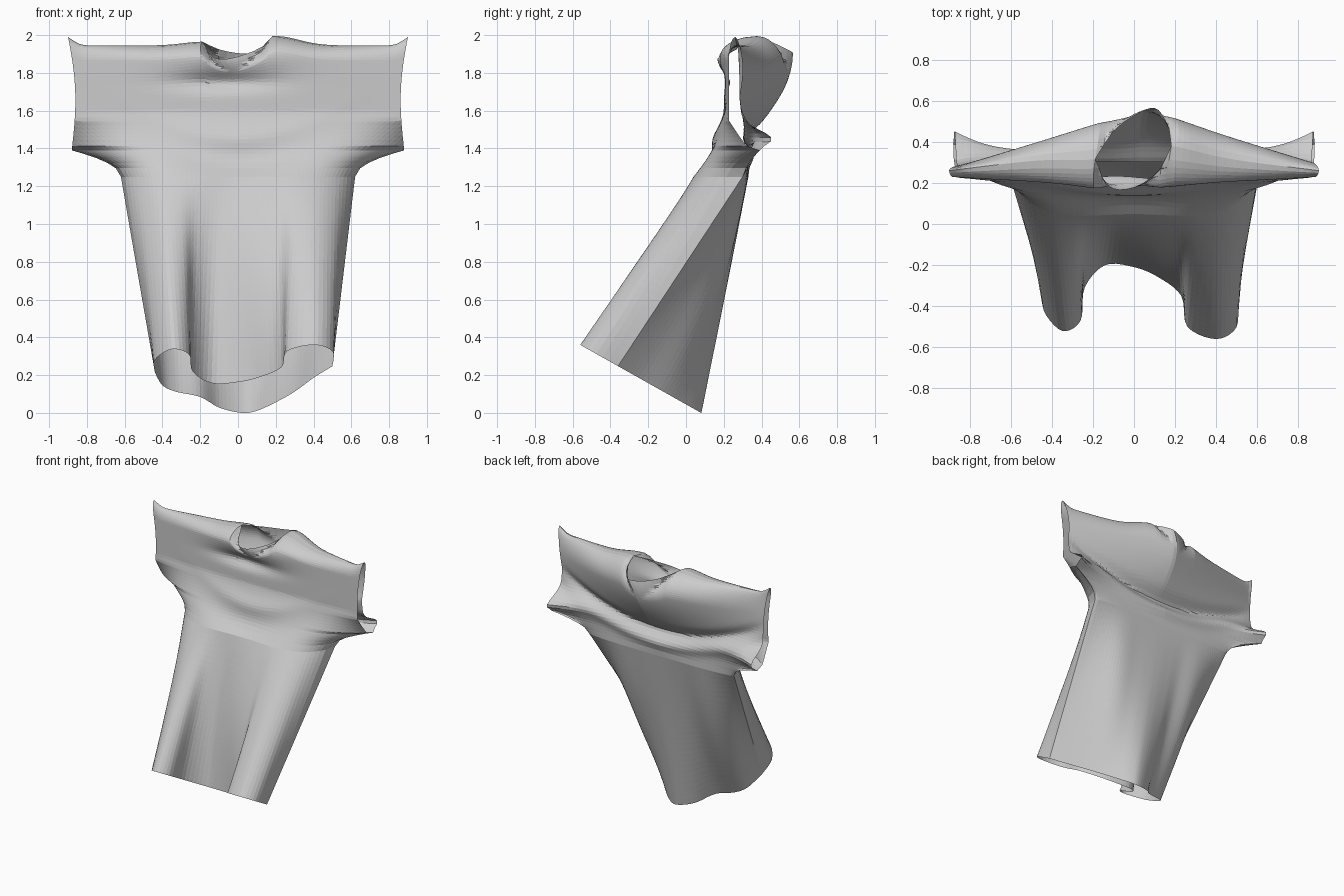
import bpy, bmesh, math
from mathutils import Vector

if "Cube" in bpy.data.objects:
    bpy.data.objects.remove(bpy.data.objects["Cube"], do_unlink=True)

COLS, BODY_ROWS, GUSSET_ROWS, YOKE_ROWS = 60, 26, 5, 32
ARMPIT_Z, SLEEVE_Z = 1.25, 1.39

# Hem outlines (x, y) from right side seam to left side seam
FRONT_HEM = [(-.44, -.30), (-.44, -.42), (-.35, -.52), (-.26, -.47), (-.24, -.31), (-.14, -.2),
             (0, -.21), (.12, -.26), (.23, -.35), (.26, -.5), (.4, -.56), (.5, -.5), (.5, -.36)]
BACK_HEM = [(-.44, -.30), (-.4, -.18), (-.33, -.12), (-.2, -.07), (-.1, .03), (.02, .08),
            (.1, .06), (.2, -.02), (.3, -.12), (.4, -.25), (.5, -.36)]


def bump(x, centre, width):
    return math.exp(-((x - centre) / width) ** 2)


def clamp(x):
    return max(0.0, min(1.0, x))


def spline(points, s):
    """Catmull-Rom point at s in 0..1."""
    n = len(points) - 1
    i = min(int(s * n), n - 1)
    t = s * n - i
    a, b, c, d = (Vector(points[max(0, min(n, i + k))]) for k in (-1, 0, 1, 2))
    return b + (c - a) * t / 2 + (a - b * 2.5 + c * 2 - d / 2) * t * t \
        + ((b - c) * 1.5 + (d - a) / 2) * t ** 3


def front_y(x, z):
    e = abs(x) / .9
    y = .2 + .03 * e * e
    y -= .17 * clamp((1.6 - z) / .35) ** 1.3 * (1 - e ** 4)             # chest slope
    y += .12 * e ** 4 * clamp((1.55 - z) / .15)                         # sleeve underside
    y -= .035 * bump(z, 1.88, .07) * bump(x, -.03, .3)                  # collar roll
    y += .035 * bump(z, 1.75, .045) * bump(x, -.08, .25)                # tuck under the collar
    y -= .01 * bump(z, 1.46 + .5 * x * x, .05) * bump(x, 0, .35)        # chest fold
    return y + .04 * bump(z, 1.33 + .5 * x * x, .09) * bump(x, 0, .35)  # tuck under the chest


def back_y(x, z):
    e = abs(x) / .9
    crease = 1.45 + .25 * e * e
    base = .33 - .05 * e ** 4
    full = .28 + .29 * (1 - min(1, abs(x - .04) / .9))
    lift = math.sin(clamp((z - crease) / (1.9 - crease)) * math.pi / 2)
    y = base + (full - base) * lift                          # hanging upper back
    y -= .03 * bump(z, crease, .05) * (1 - e ** 4)           # swag crease
    y += .03 * bump(z, crease - .09, .05) * (1 - e)          # roll below it
    return y + .19 * e ** 4 * bump(z, 1.45, .07)             # sleeve underside


def front_swell(u):
    return -.06 * bump(u, .15, .3)


def back_swell(u):
    return .06 * bump(abs(u), .62, .3)


def ridge_y(x):
    return .26 + .11 * (1 - abs(x) / .9) + .3 * x * bump(x, 0, .25)


def neck(x):
    return math.sqrt(max(0.0, 1 - ((x - .01) / .17) ** 2))


def top_z(x, dip):
    return 1.945 + .05 * bump(abs(x), .92, .06) + .05 * bump(x, .2, .17) \
        + .02 * bump(x, -.18, .15) - dip * neck(x)


def seamed(u, width, z, seam, panel_y):
    """Point on a row whose ends are sewn together."""
    x = u * width
    open_amount = math.sqrt(max(0.0, 1 - abs(u) ** 6))
    return Vector((x, seam + (panel_y(x, z) - seam) * open_amount, z))


def body_point(u, t, hem, panel_y, swell):
    low = spline(hem, (u + 1) / 2)
    bottom = Vector((low.x, low.y, .045 - .5625 * low.y))
    point = bottom.lerp(seamed(u, .62, ARMPIT_Z, .3, panel_y), t)
    point.y += swell(u) * math.sin(math.pi * t) * (1 - u ** 6)
    return point


def gusset_point(u, t, panel_y):
    width = .62 + .26 * t ** 1.4
    return seamed(u, width, ARMPIT_Z + (SLEEVE_Z - ARMPIT_Z) * t ** .7, .3 + .09 * t, panel_y)


def yoke_point(u, v, panel_y, rounding, dip):
    x = u * (.88 - .02 * math.sin(v * math.pi) + .02 * v ** 4)
    z = SLEEVE_Z + (top_z(x, dip) - SLEEVE_Z) * v
    shoulder = math.sqrt(1 - (1 - clamp((1 - v) / rounding)) ** 2)
    y = ridge_y(x) + (panel_y(x, z) - ridge_y(x)) * max(shoulder, neck(x))
    twist = .35 * (y - .37) * bump(x, 0, .2) * v ** 4        # neck opening is turned
    return Vector((x + twist, y, z))


def add_panel(bm, hem, panel_y, swell, rounding, dip):
    us = [2 * i / COLS - 1 for i in range(COLS + 1)]
    rows = [[body_point(u, i / BODY_ROWS, hem, panel_y, swell) for u in us]
            for i in range(BODY_ROWS + 1)]
    rows += [[gusset_point(u, i / GUSSET_ROWS, panel_y) for u in us]
             for i in range(1, GUSSET_ROWS + 1)]
    rows += [[yoke_point(u, 1 - (1 - i / YOKE_ROWS) ** 1.3, panel_y, rounding, dip) for u in us]
             for i in range(1, YOKE_ROWS + 1)]
    grid = [[bm.verts.new(p) for p in row] for row in rows]
    for low, high in zip(grid, grid[1:]):
        for i in range(COLS):
            bm.faces.new((low[i], low[i + 1], high[i + 1], high[i]))


# Cloth colour
cloth = bpy.data.materials.new("light_grey_cloth")
cloth.use_nodes = True
grey = (.6, .6, .6, 1)
cloth.diffuse_color = grey
shader = next(n for n in cloth.node_tree.nodes if n.type == "BSDF_PRINCIPLED")
shader.inputs["Base Color"].default_value = grey
shader.inputs["Roughness"].default_value = .9

# Front and back panels sewn at the sides and shoulders
bm = bmesh.new()
add_panel(bm, FRONT_HEM, front_y, front_swell, .15, .09)
add_panel(bm, BACK_HEM, back_y, back_swell, .3, .06)
bmesh.ops.remove_doubles(bm, verts=bm.verts, dist=.0005)
bmesh.ops.recalc_face_normals(bm, faces=bm.faces)
bmesh.ops.triangulate(bm, faces=bm.faces)
mesh = bpy.data.meshes.new("shirt")
bm.to_mesh(mesh)
bm.free()
mesh.materials.append(cloth)
shirt = bpy.data.objects.new("shirt", mesh)
bpy.context.collection.objects.link(shirt)
